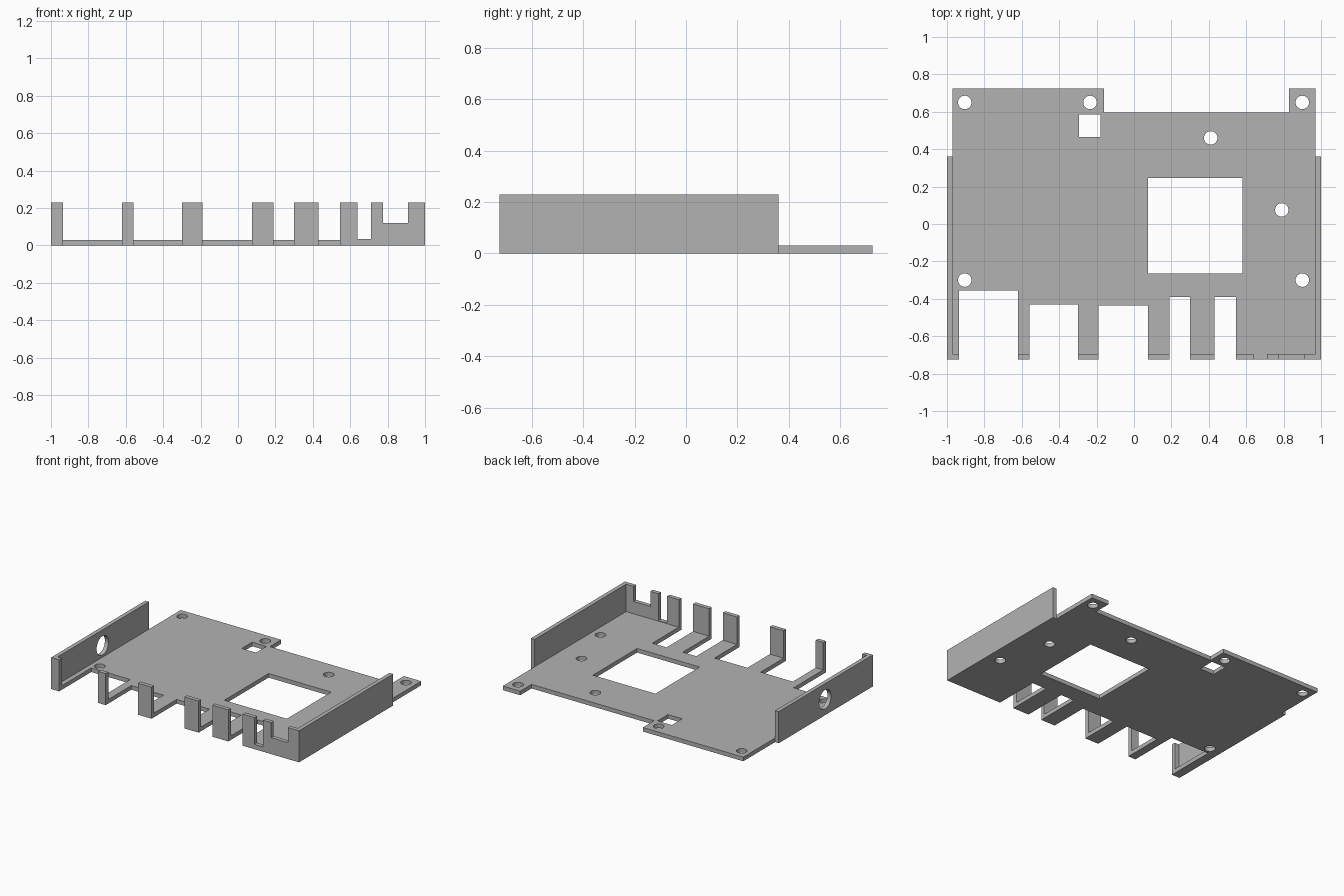
import bpy, bmesh
from math import cos, sin, tau
from mathutils import Matrix, Vector

if "Cube" in bpy.data.objects:
    bpy.data.objects.remove(bpy.data.objects["Cube"])

T = 0.03           # sheet thickness
H = 0.23           # wall height
HALF_X, HALF_Y = 1.0, 0.725
IN_X, IN_Y = HALF_X - T, HALF_Y - T
WALL_END = 0.36

grey = bpy.data.materials.new("sheet_grey")
grey.use_nodes = True
colour = (0.45, 0.45, 0.45, 1)
grey.diffuse_color = colour
grey.node_tree.nodes["Principled BSDF"].inputs["Base Color"].default_value = colour


def rect(x0, x1, y0, y1):
    return [(x0, y0), (x1, y0), (x1, y1), (x0, y1)]


def circle(x, y, r, n=32):
    return [(x + r * cos(tau * i / n), y + r * sin(tau * i / n)) for i in range(n)]


def sheet(name, outlines, axes, offset):
    """Fill flat outlines (inner ones become holes), thicken by T, place on axes."""
    curve = bpy.data.curves.new(name + "_outline", "CURVE")
    curve.dimensions = "2D"
    curve.fill_mode = "BOTH"
    curve.extrude = T / 2
    for pts in outlines:
        spline = curve.splines.new("POLY")
        spline.points.add(len(pts) - 1)
        for p, (u, v) in zip(spline.points, pts):
            p.co = (u, v, 0, 1)
        spline.use_cyclic_u = True
    temp = bpy.data.objects.new(name + "_outline", curve)
    bpy.context.collection.objects.link(temp)
    deps = bpy.context.evaluated_depsgraph_get()
    mesh = bpy.data.meshes.new_from_object(temp.evaluated_get(deps))
    bpy.data.objects.remove(temp)
    mesh.name = name

    # Weld the caps to the rim and place the sheet
    basis = Matrix([Vector(a) for a in axes]).transposed().to_4x4()
    bm = bmesh.new()
    bm.from_mesh(mesh)
    bmesh.ops.remove_doubles(bm, verts=bm.verts, dist=0.0001)
    bm.transform(Matrix.Translation(offset) @ basis)
    bmesh.ops.recalc_face_normals(bm, faces=bm.faces)
    bm.to_mesh(mesh)
    bm.free()
    mesh.materials.clear()
    mesh.materials.append(grey)
    obj = bpy.data.objects.new(name, mesh)
    bpy.context.collection.objects.link(obj)
    bpy.ops.object.select_all(action="DESELECT")
    obj.select_set(True)
    bpy.context.view_layer.objects.active = obj
    bpy.ops.object.shade_smooth_by_angle(angle=0.6)
    return obj


FLAT = ((1, 0, 0), (0, 1, 0), (0, 0, 1))
FRONT = ((1, 0, 0), (0, 0, 1), (0, -1, 0))
SIDE = ((0, 1, 0), (0, 0, 1), (1, 0, 0))

# Slots along the front edge: left x, right x, depth y
slots = [(-0.935, -0.62, -0.355), (-0.56, -0.30, -0.43), (-0.19, 0.075, -0.435),
         (0.19, 0.30, -0.39), (0.43, 0.545, -0.39)]

# Base plate with slotted front, stepped back edge, windows and screw holes
outline = [(-IN_X, -HALF_Y)]
for x0, x1, y in slots:
    outline += [(x0, -HALF_Y), (x0, y), (x1, y), (x1, -HALF_Y)]
outline += [(IN_X, -HALF_Y), (IN_X, HALF_Y), (0.83, HALF_Y), (0.83, 0.595),
            (-0.16, 0.595), (-0.16, HALF_Y), (-IN_X, HALF_Y)]
windows = [rect(0.075, 0.58, -0.265, 0.245), rect(-0.295, -0.18, 0.465, 0.585)]
screws = [(-0.905, 0.65), (-0.235, 0.65), (0.90, 0.65), (0.41, 0.46),
          (0.79, 0.075), (-0.905, -0.30), (0.90, -0.30)]
sheet("base_plate", [outline] + windows + [circle(x, y, 0.036) for x, y in screws],
      FLAT, (0, 0, T / 2))

# Side walls, the right one with a round cable opening
wall = rect(-HALF_Y, WALL_END, 0, H)
sheet("left_wall", [wall], SIDE, (HALF_X - T / 2, 0, 0))
sheet("right_wall", [wall, circle(-0.175, 0.115, 0.069, 48)], SIDE, (-HALF_X + T / 2, 0, 0))

# Upright front fingers between the slots
starts = [-IN_X] + [s[1] for s in slots[:-1]]
for i, (x0, slot) in enumerate(zip(starts, slots), 1):
    sheet(f"front_finger_{i}", [rect(x0, slot[0], T, H)], FRONT, (0, -HALF_Y + T / 2, 0))

# Front corner panel with a deep notch and a shallow notch
panel = [(0.545, T), (IN_X, T), (IN_X, H), (0.91, H), (0.91, 0.12), (0.775, 0.12),
         (0.775, H), (0.71, H), (0.71, 0.035), (0.64, 0.035), (0.64, H), (0.545, H)]
sheet("front_corner_panel", [panel], FRONT, (0, -HALF_Y + T / 2, 0))
